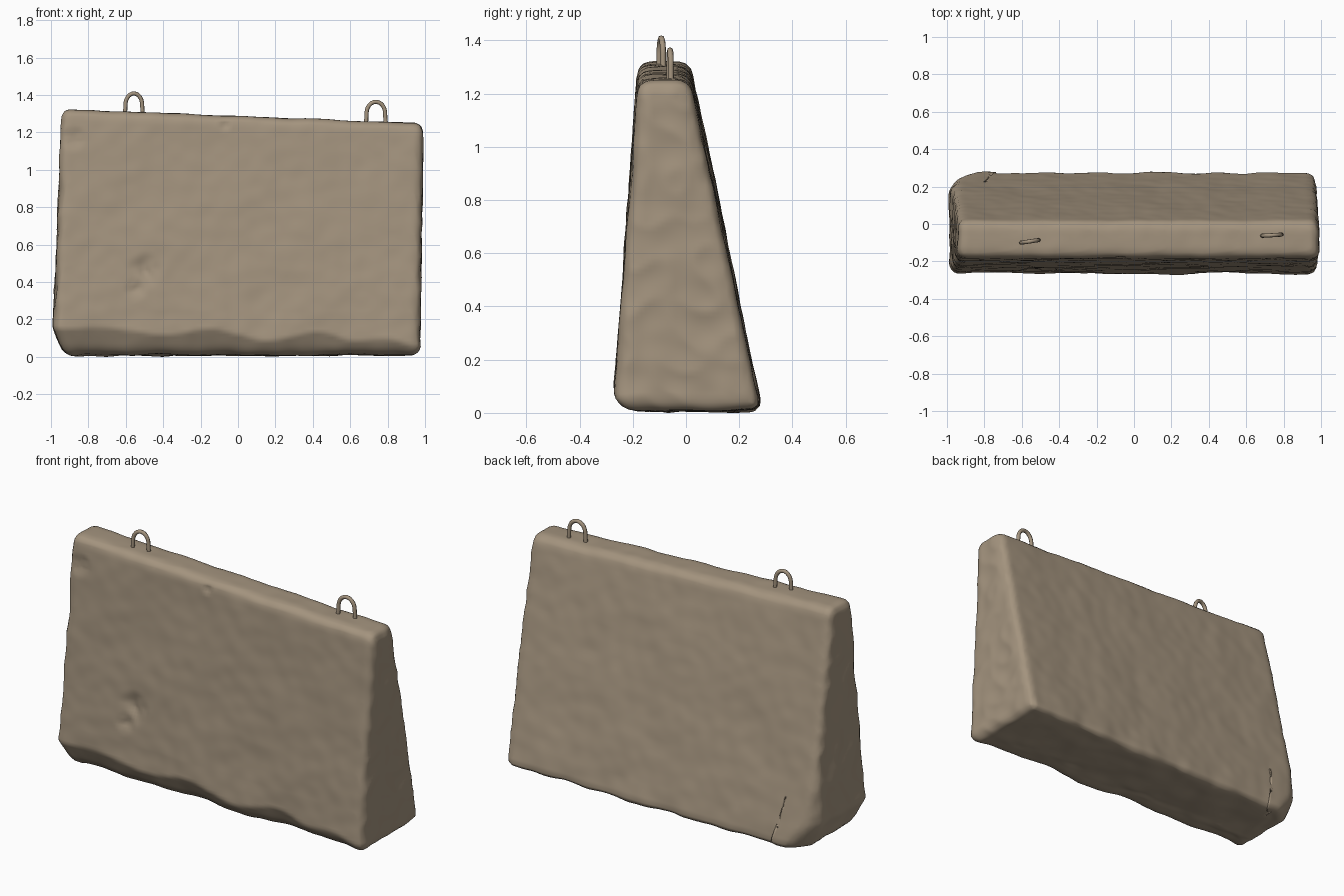
import bpy, bmesh, math
from mathutils import Vector, noise

if "Cube" in bpy.data.objects:
    bpy.data.objects.remove(bpy.data.objects["Cube"])

concrete = bpy.data.materials.new("weathered_concrete")
concrete.use_nodes = True
colour = (0.37, 0.295, 0.21, 1)
concrete.diffuse_color = colour
bsdf = concrete.node_tree.nodes["Principled BSDF"]
bsdf.inputs["Base Color"].default_value = colour
bsdf.inputs["Roughness"].default_value = 0.9


def wave(p, scale, seed):
    return noise.noise(Vector(p) * scale + Vector((seed, seed * 2, seed * 3)))


# Tapered block: one profile at each end, bridged and bevelled
def end_profile(bm, x_low, x_high, top):
    corners = [(-0.274, 0.01), (0.284, 0.01), (0.015, top), (-0.18, top)]
    return [bm.verts.new((x_low if z < 0.5 else x_high, y, z)) for y, z in corners]


bm = bmesh.new()
left = end_profile(bm, -0.995, -0.945, 1.325)
right = end_profile(bm, 0.975, 0.993, 1.247)
bm.faces.new(left)
bm.faces.new(right[::-1])
for i in range(4):
    j = (i + 1) % 4
    bm.faces.new((left[j], left[i], right[i], right[j]))
bmesh.ops.recalc_face_normals(bm, faces=bm.faces)
bmesh.ops.bevel(bm, geom=bm.edges[:], offset=0.045, segments=3, profile=0.5,
                affect='EDGES')
mesh = bpy.data.meshes.new("concrete_block")
bm.to_mesh(mesh)
bm.free()
block = bpy.data.objects.new("concrete_block", mesh)
bpy.context.collection.objects.link(block)
bpy.context.view_layer.objects.active = block
block.select_set(True)
remesh = block.modifiers.new("even_surface", 'REMESH')
remesh.mode = 'VOXEL'
remesh.voxel_size = 0.016
bpy.ops.object.modifier_apply(modifier=remesh.name)
mesh = block.data

# Weathering: ragged ends and edges, broken lower front, shallow dents
normals = [v.normal.copy() for v in mesh.vertices]
dents = [(-0.5, 0.46, 0.10, 0.02), (-0.55, 0.36, 0.06, 0.02),
         (-0.88, 1.17, 0.07, 0.025), (-0.07, 1.24, 0.03, 0.02)]
for v, n in zip(mesh.vertices, normals):
    p = v.co.copy()
    end = abs(n.x)
    v.co += n * (0.006 * wave(p, 4, 1) + 0.003 * wave(p, 12, 4))
    v.co.x -= n.x * 0.016 * abs(wave(p, 7, 9))
    if p.z < 0.25:
        v.co += n * 0.012 * wave(p, 6, 7) * (1 - p.z / 0.25)
    if p.y < -0.05:
        limit = 0.12 - 0.04 * p.x + 0.06 * wave((p.x, 0, 0), 3.5, 3)
        cut = max(0, limit - p.z)
        v.co.y += 0.6 * cut * min(1, (-p.y - 0.05) / 0.15)
    for x, z, radius, depth in dents:
        reach = math.hypot(p.x - x, p.z - z) / radius
        if n.y < -0.5 and reach < 1:
            v.co.y += depth * (1 - reach) * (0.5 + abs(wave(p, 15, 2)))
    # Chipped back corner at one end, and slanted bottom at the other
    corner = max(0, p.y - 0.17) * max(0, 1 - p.z / 0.5)
    if p.x < -0.8:
        v.co.x += 0.7 * corner
        v.co.x += 0.4 * max(0, 0.16 - p.z) * min(1, (-0.8 - p.x) / 0.15)
lowest = min(v.co.z for v in mesh.vertices)
for v in mesh.vertices:
    v.co.z -= lowest
bpy.ops.object.shade_smooth()
mesh.materials.clear()
mesh.materials.append(concrete)


# Lifting loops: bent bars rising out of the top
def lifting_loop(name, centre, half_width, height, turn):
    curve = bpy.data.curves.new(name, 'CURVE')
    curve.dimensions = '3D'
    curve.bevel_depth = 0.011
    curve.bevel_resolution = 2
    curve.use_fill_caps = True
    steps = 14
    arc = [(-half_width, -0.06)]
    for i in range(steps + 1):
        a = math.pi * (1 - i / steps)
        arc.append((half_width * 0.9 * math.cos(a),
                    height - 0.06 + 0.06 * math.sin(a)))
    arc.append((half_width, -0.06))
    spline = curve.splines.new('POLY')
    spline.points.add(len(arc) - 1)
    for point, (x, z) in zip(spline.points, arc):
        point.co = (x, 0, z, 1)
    loop = bpy.data.objects.new(name, curve)
    loop.location = centre
    loop.rotation_euler.z = turn
    curve.materials.append(concrete)
    bpy.context.collection.objects.link(loop)
    bpy.ops.object.select_all(action='DESELECT')
    loop.select_set(True)
    bpy.context.view_layer.objects.active = loop
    bpy.ops.object.convert(target='MESH')
    bpy.ops.object.shade_smooth()


lifting_loop("right_lifting_loop", (-0.557, -0.093, 1.31), 0.05, 0.098, 0.15)
lifting_loop("left_lifting_loop", (0.737, -0.06, 1.255), 0.055, 0.108, 0.06)
